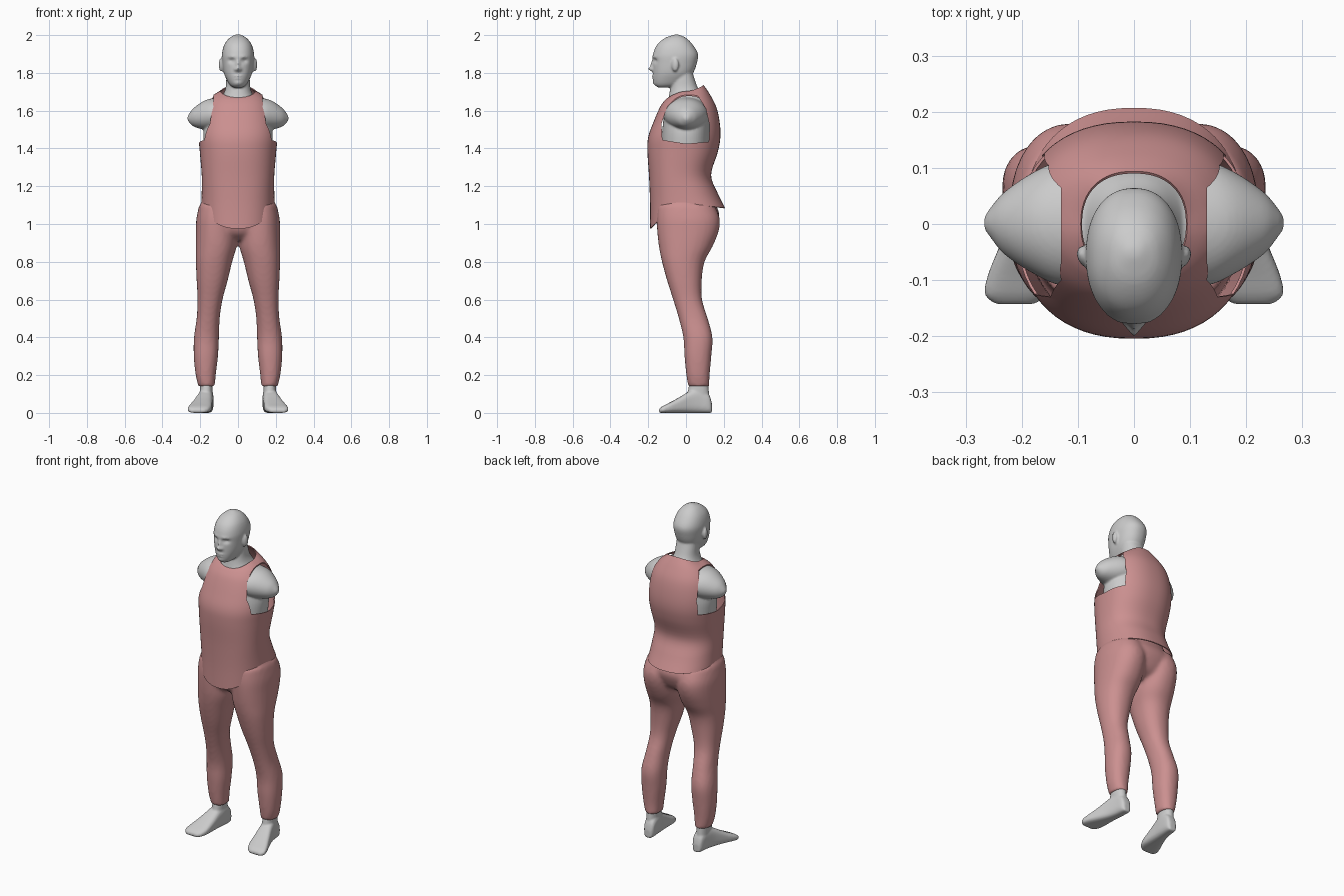
import bpy, bmesh, math
from mathutils import Matrix, Vector

if "Cube" in bpy.data.objects:
    bpy.data.objects.remove(bpy.data.objects["Cube"])


def spline(keys, sub):
    """Catmull-Rom interpolation of the ring parameters."""
    keys = [tuple(k) + (0,) * (7 - len(k)) for k in keys]
    out = []
    for i in range(len(keys) - 1):
        a, b, c, d = (keys[max(0, min(len(keys) - 1, i + o))] for o in (-1, 0, 1, 2))
        for s in range(sub):
            t = s / sub
            out.append([q + .5 * t * (r - p + t * (2*p - 5*q + 4*r - s2 + t * (3*(q - r) + s2 - p)))
                        for p, q, r, s2 in zip(a, b, c, d)])
    return out + [list(keys[-1])]


def loft(bm, keys, sides=48, sub=4, power=.9, cap=True, matrix=Matrix(), bumps=()):
    """Rings (z, centre x, half width, front y, back y, front dz, back dz)."""
    rings = []
    for z, cx, rx, yf, yb, df, db in spline(keys, sub):
        ring = []
        for j in range(sides):
            a = 2 * math.pi * j / sides
            c, s = math.cos(a), math.sin(a)
            x = cx + rx * math.copysign(abs(c) ** power, c)
            y = (yf + yb) / 2 + (yb - yf) / 2 * math.copysign(abs(s) ** power, s)
            zz = z + (df if s < 0 else db) * abs(s) ** 1.5
            if s < 0:
                for bx, bz, amount, wx, wz in bumps:
                    y -= amount * math.exp(-((abs(x) - bx) / wx) ** 2 - ((zz - bz) / wz) ** 2)
            ring.append(bm.verts.new(matrix @ Vector((x, y, zz))))
        rings.append(ring)
    for lo, hi in zip(rings, rings[1:]):
        for j in range(sides):
            k = (j + 1) % sides
            bm.faces.new((lo[j], lo[k], hi[k], hi[j]))
    if cap:
        bm.faces.new(rings[0][::-1])
        bm.faces.new(rings[-1])


def make(name, bm, material=None):
    me = bpy.data.meshes.new(name)
    bm.to_mesh(me)
    bm.free()
    ob = bpy.data.objects.new(name, me)
    bpy.context.collection.objects.link(ob)
    if material:
        me.materials.append(material)
    return ob


def modify(ob, kind, **settings):
    m = ob.modifiers.new(kind.title(), kind)
    for k, v in settings.items():
        setattr(m, k, v)
    bpy.context.view_layer.objects.active = ob
    bpy.ops.object.modifier_apply(modifier=m.name)


def shade(ob, angle):
    bpy.ops.object.select_all(action='DESELECT')
    ob.select_set(True)
    bpy.context.view_layer.objects.active = ob
    bpy.ops.object.shade_smooth_by_angle(angle=math.radians(angle))


def fuse(ob, voxel, smooth):
    modify(ob, 'MIRROR', use_mirror_merge=False)
    modify(ob, 'REMESH', mode='VOXEL', voxel_size=voxel)
    modify(ob, 'SMOOTH', factor=.5, iterations=smooth)
    shade(ob, 60)


cloth = bpy.data.materials.new("cloth")
cloth.diffuse_color = (0.6, 0.28, 0.28, 1)
cloth.use_nodes = True
cloth.node_tree.nodes["Principled BSDF"].inputs["Base Color"].default_value = cloth.diffuse_color

# Body: head with face, ears, neck, chest and shoulder stumps
bm = bmesh.new()
loft(bm, [(1.722, 0, .022, -.145, -.08), (1.735, 0, .042, -.163, -.03), (1.76, 0, .058, -.172, .005),
          (1.80, 0, .075, -.174, .038), (1.85, 0, .083, -.175, .057), (1.90, 0, .085, -.174, .063),
          (1.95, 0, .072, -.152, .035), (1.985, 0, .045, -.11, 0), (2.003, 0, .012, -.06, -.04)],
     sides=96, sub=10,
     bumps=[(0, 1.82, .024, .012, .012), (0, 1.845, .013, .009, .022), (.034, 1.865, -.013, .017, .012),
            (.03, 1.885, .005, .025, .008), (0, 1.783, .008, .022, .005), (0, 1.771, .007, .02, .004),
            (0, 1.777, -.004, .024, .003), (0, 1.745, .006, .02, .012), (.015, 1.818, .008, .006, .008)])
loft(bm, [(1.3, 0, .165, -.13, .12), (1.42, 0, .18, -.13, .125), (1.5, 0, .182, -.125, .125),
          (1.58, 0, .16, -.115, .12), (1.64, 0, .115, -.1, .105), (1.68, 0, .082, -.09, .088),
          (1.72, 0, .066, -.083, .063), (1.77, 0, .062, -.075, .045), (1.82, 0, .06, -.07, .03)])
loft(bm, [(.05, -1.575, .1, -.12, .12), (.13, -1.58, .086, -.11, .112), (.18, -1.576, .076, -.088, .092),
          (.23, -1.566, .052, -.055, .058), (.255, -1.561, .028, -.025, .03), (.267, -1.56, .008, -.008, .012)],
     power=1, matrix=Matrix.Rotation(math.pi / 2, 4, 'Y'))
bmesh.ops.create_uvsphere(bm, u_segments=20, v_segments=12, radius=1,
                          matrix=Matrix.Translation((.088, -.058, 1.843)) @ Matrix.Rotation(-.4, 4, 'Z')
                          @ Matrix.Diagonal((.013, .02, .036, 1)))
fuse(make("body", bm), .006, 2)

# Trousers: one leg mirrored, fused with the hips
bm = bmesh.new()
loft(bm, [(.14, .166, .043, .012, .123), (.2, .171, .053, .002, .125), (.3, .17, .064, -.008, .134),
          (.4, .167, .066, -.014, .14), (.5, .158, .061, -.038, .115), (.6, .148, .066, -.068, .085),
          (.7, .137, .082, -.1, .083), (.8, .127, .096, -.127, .098), (.88, .116, .108, -.143, .14),
          (.96, .113, .11, -.152, .172), (1.03, .11, .11, -.155, .178), (1.1, .105, .1, -.15, .15)])
loft(bm, [(.915, 0, .07, -.09, .07), (.95, 0, .15, -.135, .13), (1.0, 0, .205, -.155, .162),
          (1.06, 0, .21, -.165, .175), (1.13, 0, .188, -.165, .14), (1.18, 0, .18, -.165, .12)])
fuse(make("trousers", bm, cloth), .011, 4)

# Feet with ankles, turned outwards
bm = bmesh.new()
loft(bm, [(-.137, .163, .02, 0, .05), (-.12, .163, .032, 0, .1), (-.07, .167, .037, 0, .13),
          (-.02, .175, .042, 0, .115), (.04, .188, .052, 0, .08), (.09, .2, .06, 0, .053),
          (.125, .21, .056, 0, .035), (.143, .212, .035, 0, .02)],
     power=.65, matrix=Matrix.Rotation(math.pi / 2, 4, 'X'))
loft(bm, [(.04, .167, .034, .0, .13), (.1, .168, .033, .008, .122), (.2, .169, .034, .025, .115)])
fuse(make("feet", bm), .006, 2)

# Vest shell with dipped front hem and raised back collar
bm = bmesh.new()
loft(bm, [(1.10, 0, .195, -.19, .207, -.125, -.015), (1.17, 0, .192, -.19, .167, -.07, -.005),
          (1.26, 0, .192, -.195, .133, -.02, 0), (1.38, 0, .202, -.204, .168), (1.46, 0, .208, -.2, .182),
          (1.54, 0, .2, -.172, .178), (1.62, 0, .178, -.137, .16), (1.675, 0, .14, -.11, .126, -.018, .012),
          (1.703, 0, .095, -.094, .094, -.033, .032)], sides=64, sub=5, power=.87, cap=False)
vest = make("vest", bm, cloth)
modify(vest, 'SOLIDIFY', thickness=.005, offset=-1)

# Armhole cutter
bm = bmesh.new()
hole = [(-.125, 1.445), (-.13, 1.53), (-.1, 1.62), (-.04, 1.685), (.05, 1.7), (.105, 1.61),
        (.125, 1.52), (.12, 1.435), (0, 1.425)]
face = bm.faces.new([bm.verts.new((.13, y, z)) for y, z in hole])
new = bmesh.ops.extrude_face_region(bm, geom=[face])['geom']
bmesh.ops.translate(bm, vec=(.2, 0, 0), verts=[v for v in new if isinstance(v, bmesh.types.BMVert)])
bmesh.ops.recalc_face_normals(bm, faces=bm.faces)
cutter = make("armhole_cutter", bm)
cutter.hide_render = True
modify(cutter, 'MIRROR', use_mirror_merge=False)
modify(vest, 'BOOLEAN', operation='DIFFERENCE', object=cutter, solver='EXACT')
bpy.data.objects.remove(cutter)
shade(vest, 40)
